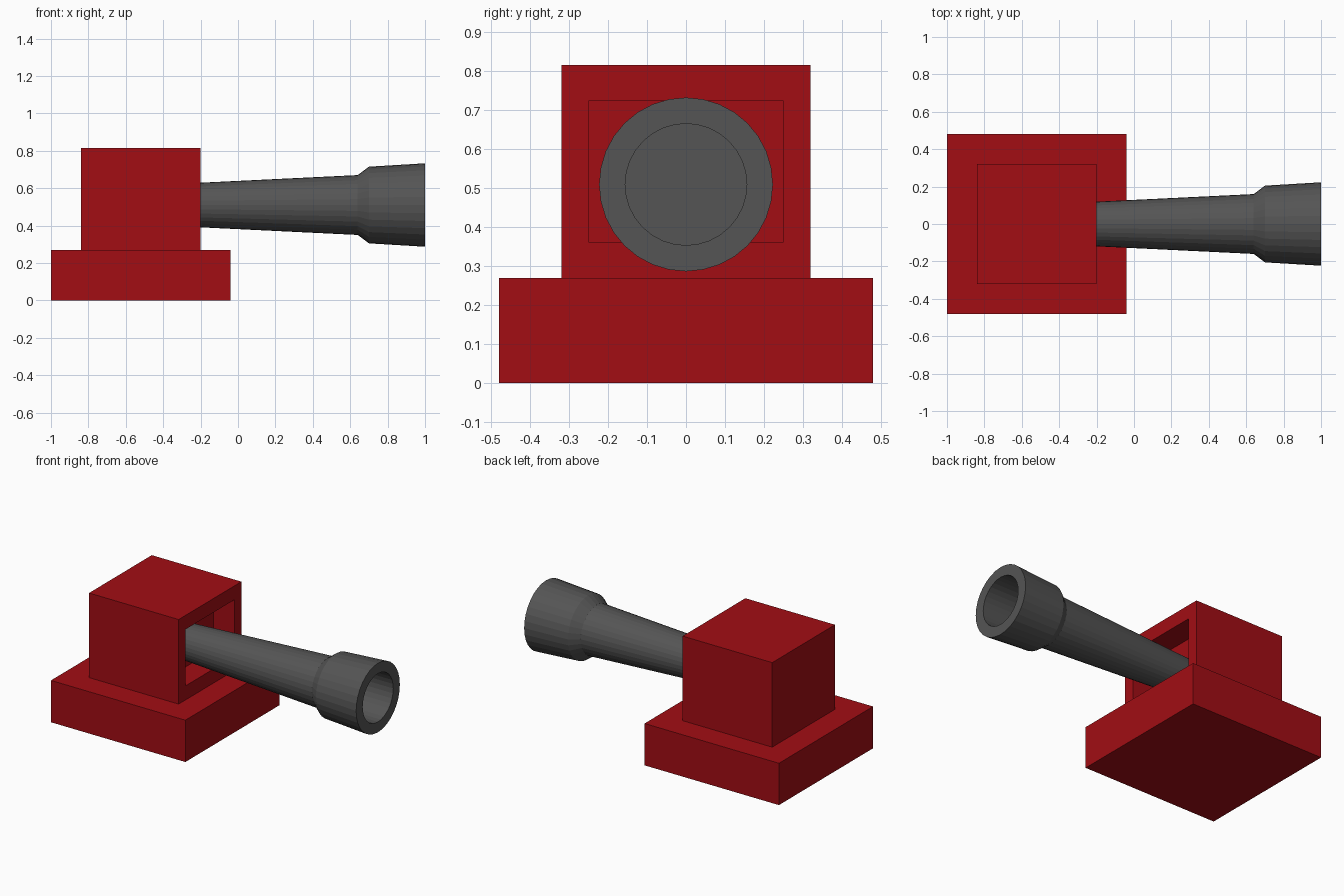
import bpy
import bmesh
from math import cos, sin, tau
from mathutils import Vector

if "Cube" in bpy.data.objects:
    bpy.data.objects.remove(bpy.data.objects["Cube"])

red = bpy.data.materials.new("red_paint")
red.diffuse_color = (0.36, 0.004, 0.007, 1)
red.use_nodes = True
red.node_tree.nodes["Principled BSDF"].inputs["Base Color"].default_value = red.diffuse_color
grey = bpy.data.materials.new("dark_metal")
grey.diffuse_color = (0.09, 0.09, 0.09, 1)
grey.use_nodes = True
grey.node_tree.nodes["Principled BSDF"].inputs["Base Color"].default_value = grey.diffuse_color


def finish(bm, name, material):
    bmesh.ops.recalc_face_normals(bm, faces=bm.faces)
    mesh = bpy.data.meshes.new(name)
    bm.to_mesh(mesh)
    bm.free()
    mesh.materials.append(material)
    obj = bpy.data.objects.new(name, mesh)
    bpy.context.collection.objects.link(obj)
    return obj


def box(low, high):
    low, high = Vector(low), Vector(high)
    bm = bmesh.new()
    bmesh.ops.create_cube(bm, size=1)
    bmesh.ops.scale(bm, vec=high - low, verts=bm.verts)
    bmesh.ops.translate(bm, vec=(low + high) / 2, verts=bm.verts)
    return bm


# Base slab
finish(box((-1, -0.48, 0), (-0.04, 0.48, 0.27)), "base", red)

# Housing with a square recess in its +x face
bm = box((-0.84, -0.32, 0.27), (-0.20, 0.32, 0.816))
bm.normal_update()
mouth = max(bm.faces, key=lambda f: f.normal.x)
bmesh.ops.inset_individual(bm, faces=[mouth], thickness=0.1)
for v in mouth.verts:
    v.co.z = 0.726 if v.co.z > 0.54 else 0.361
wall = bmesh.ops.extrude_discrete_faces(bm, faces=[mouth])["faces"][0]
bmesh.ops.translate(bm, vec=(-0.15, 0, 0), verts=wall.verts)
finish(bm, "housing", red)

# Barrel: lathed profile (x, radius) from the recess wall out to the muzzle and back into the bore
SIDES = 32
AXIS_Z = 0.51
profile = [(-0.35, 0.112), (0.64, 0.16), (0.70, 0.205), (1.0, 0.223),
           (1.0, 0.156), (0.68, 0.156)]
bm = bmesh.new()
rings = [[bm.verts.new((x, r * cos(tau * i / SIDES), AXIS_Z + r * sin(tau * i / SIDES)))
          for i in range(SIDES)] for x, r in profile]
for a, b in zip(rings, rings[1:]):
    for i in range(SIDES):
        j = (i + 1) % SIDES
        bm.faces.new((a[i], a[j], b[j], b[i]))
bm.faces.new(rings[0])
bm.faces.new(rings[-1])
finish(bm, "barrel", grey)
